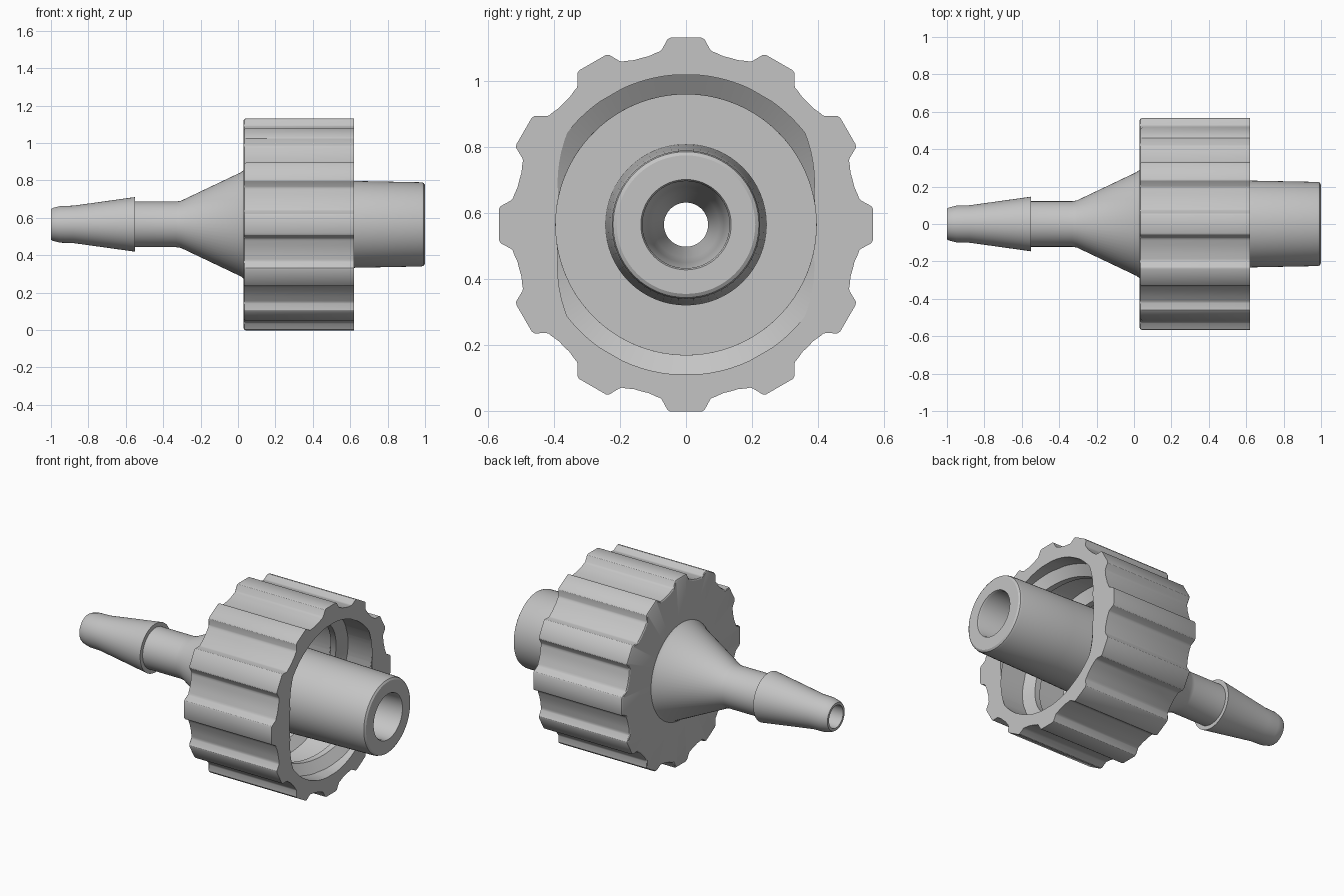
import bpy
import math

cube = bpy.data.objects.get("Cube")
if cube:
    bpy.data.objects.remove(cube, do_unlink=True)

AXIS_Z = 0.565                      # height of the fitting's long axis
MOUTH, FLOOR, BACK = 0.62, 0.10, 0.03
BORE_R, CREST_R = 0.455, 0.395

plastic = bpy.data.materials.new("grey plastic")
plastic.use_nodes = True
GREY = (0.55, 0.55, 0.55, 1)
plastic.diffuse_color = GREY
plastic.node_tree.nodes["Principled BSDF"].inputs["Base Color"].default_value = GREY


def skin(name, rings, wrap_rings=False, caps=False):
    """Join equal-sized closed rings of (x, y, z) points with quads."""
    n = len(rings[0])
    verts = [(x, y, z + AXIS_Z) for ring in rings for x, y, z in ring]
    faces = []
    count = len(rings) if wrap_rings else len(rings) - 1
    for i in range(count):
        a, b = i * n, (i + 1) % len(rings) * n
        for j in range(n):
            k = (j + 1) % n
            faces.append((a + j, a + k, b + k, b + j))
    if caps:
        faces += [tuple(range(n)), tuple(range(len(verts) - n, len(verts)))]
    mesh = bpy.data.meshes.new(name)
    mesh.from_pydata(verts, [], faces)
    mesh.materials.append(plastic)
    obj = bpy.data.objects.new(name, mesh)
    bpy.context.collection.objects.link(obj)
    bpy.ops.object.select_all(action='DESELECT')
    obj.select_set(True)
    bpy.context.view_layer.objects.active = obj
    # Clean collapsed faces and point all normals outward
    bpy.ops.object.mode_set(mode='EDIT')
    bpy.ops.mesh.select_all(action='SELECT')
    bpy.ops.mesh.remove_doubles(threshold=0.00005)
    bpy.ops.mesh.normals_make_consistent(inside=False)
    bpy.ops.object.mode_set(mode='OBJECT')
    bpy.ops.object.shade_smooth_by_angle(angle=math.radians(30))
    return obj


def circle(x, r, angles):
    return [(x, r * math.cos(a), r * math.sin(a)) for a in angles]


# Hollow stem: hose barb, cone, tapered nozzle, then back through the bore
stem_profile = [
    (-1.0, 0.082), (-0.99, 0.088), (-0.95, 0.098), (-0.88, 0.100),
    (-0.55, 0.146), (-0.55, 0.122), (-0.33, 0.122), (-0.305, 0.126),
    (0.015, 0.278), (0.03, 0.290), (0.05, 0.290), (0.06, 0.245),
    (0.12, 0.245), (0.62, 0.232), (0.98, 0.225), (0.993, 0.221), (1.0, 0.210),
    (1.0, 0.137), (0.99, 0.132), (0.20, 0.115), (0.05, 0.100),
    (-0.10, 0.067), (-1.0, 0.067)]
turn = [math.tau * i / 64 for i in range(64)]
skin("barbed_stem", [circle(x, r, turn) for x, r in stem_profile], wrap_rings=True)

# Collar outline: twelve ribs with rounded roots, as (tangent, radial) offsets
half_rib = [(0.047, 0.567), (0.056, 0.562), (0.073, 0.531), (0.079, 0.525), (0.088, 0.522)]
rib = [(-t, r) for t, r in reversed(half_rib)] + half_rib
rib += [(0.523 * math.sin(a), 0.523 * math.cos(a))
        for a in (math.radians(d) for d in (12.5, 15, 17.5))]
outline = []
for i in range(12):
    c, s = math.cos(math.tau * i / 12), math.sin(math.tau * i / 12)
    outline += [(r * c - t * s, r * s + t * c) for t, r in rib]
angles = [math.atan2(z, y) for y, z in outline]


def ribbed(x, scale=1.0):
    return [(x, y * scale, z * scale) for y, z in outline]


# Cup-shaped collar: back face, rounded back rim, ribbed wall, mouth and bore
skin("ribbed_collar", [
    circle(BACK, 0.2, angles), ribbed(BACK, 0.98), ribbed(BACK + 0.004, 0.993),
    ribbed(BACK + 0.012), ribbed(MOUTH), circle(MOUTH, BORE_R, angles),
    circle(FLOOR, BORE_R, angles), circle(FLOOR, 0.2, angles)], wrap_rings=True)

# Two-start internal thread, trimmed flush with the mouth and the floor
LEAD, CREST, ROOT = 0.55, 0.018, 0.06
ROOT_R = BORE_R + 0.004


def thread_radius(offset):
    f = (abs(offset) - CREST) / (ROOT - CREST)
    return CREST_R + (ROOT_R - CREST_R) * min(max(f, 0), 1)


def thread_section(theta, phase):
    centre = MOUTH + LEAD * theta / math.tau
    points = []
    for off in (-ROOT, -CREST, CREST, ROOT):
        x = min(max(centre + off, FLOOR), MOUTH)
        points.append((x, thread_radius(x - centre)))
    points += [(points[3][0], ROOT_R), (points[0][0], ROOT_R)]
    c, s = math.cos(theta + phase), math.sin(theta + phase)
    return [(x, r * c, r * s) for x, r in points]


start = -math.tau * (MOUTH - FLOOR + ROOT) / LEAD
end = math.tau * ROOT / LEAD
STEPS = 96
for label, phase in (("first", 0), ("second", math.pi)):
    skin(label + "_thread", [thread_section(start + (end - start) * i / STEPS, phase)
                             for i in range(STEPS + 1)])
